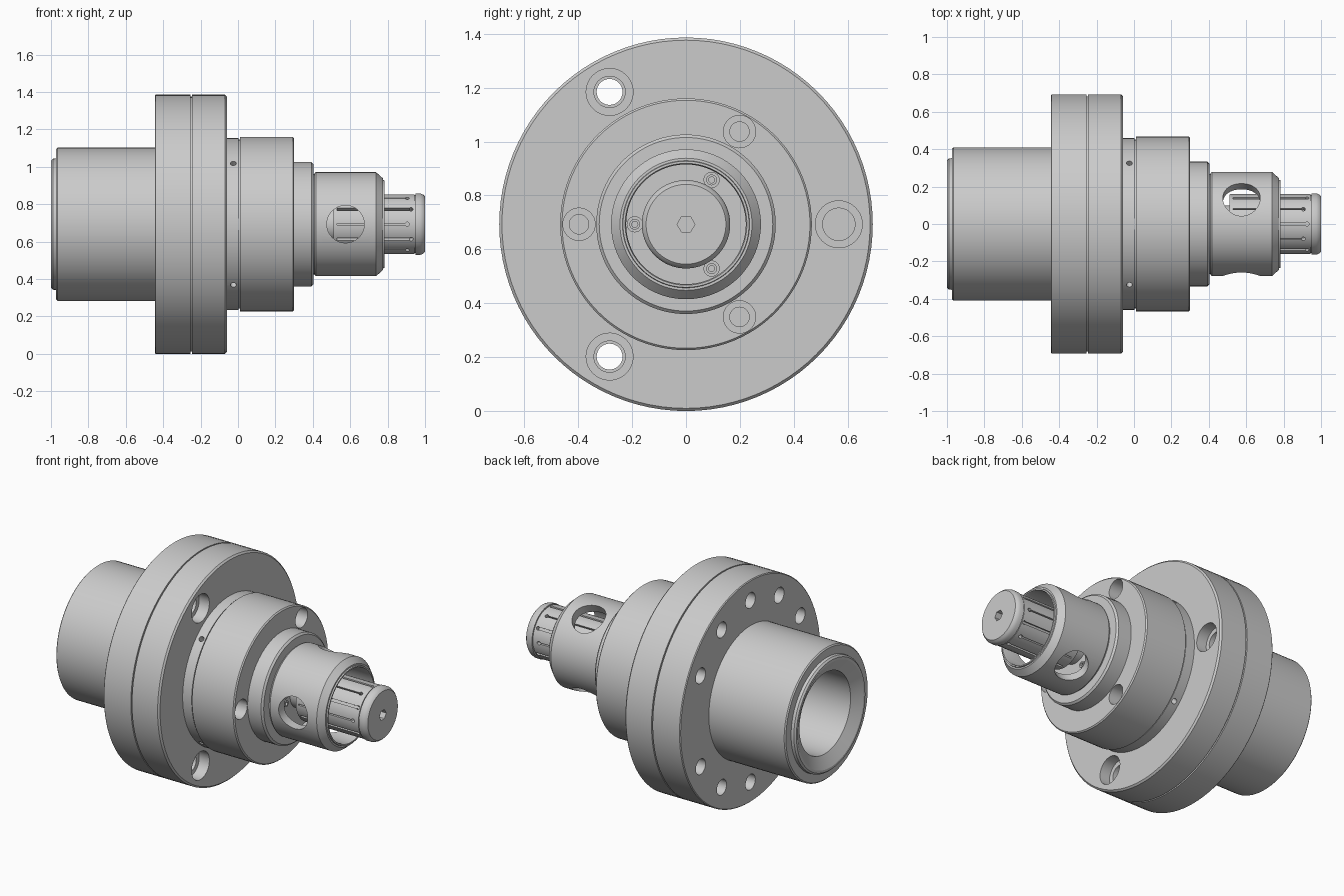
import bpy, bmesh
from math import cos, sin, pi, radians
from mathutils import Matrix

if "Cube" in bpy.data.objects:
    bpy.data.objects.remove(bpy.data.objects["Cube"])

Z0 = 0.693                                   # height of the main axis (along x)
AXIS = Matrix.Translation((0, 0, Z0))


def around(deg):
    return AXIS @ Matrix.Rotation(radians(deg), 4, 'X')


def axial(deg, rad):                         # parallel to the main axis, off centre
    return around(deg) @ Matrix.Translation((0, rad, 0))


def radial(deg, x):                          # pointing outward from the main axis
    return Matrix.Translation((x, 0, 0)) @ around(deg) @ Matrix.Rotation(pi / 2, 4, 'Z')


def lathe(bm, pts, mat=AXIS, n=96, closed=False):
    """Revolve (x, radius) points about local x."""
    rings = []
    for x, r in pts:
        k = n if r > 0 else 1
        rings.append([bm.verts.new(mat @ Matrix.Translation((x, r * cos(2 * pi * i / n), r * sin(2 * pi * i / n))).to_translation())
                      for i in range(k)])
    pairs = list(zip(rings, rings[1:])) + ([(rings[-1], rings[0])] if closed else [])
    for a, b in pairs:
        for i in range(n):
            j = (i + 1) % n
            f = [a[i % len(a)], a[j % len(a)], b[j % len(b)], b[i % len(b)]]
            bm.faces.new(list(dict.fromkeys(f)))


def rod(bm, x0, x1, r, mat, n=32):
    lathe(bm, [(x0, 0), (x0, r), (x1, r), (x1, 0)], mat, n)


def make(name, bm):
    bmesh.ops.recalc_face_normals(bm, faces=bm.faces)
    me = bpy.data.meshes.new(name)
    bm.to_mesh(me)
    bm.free()
    ob = bpy.data.objects.new(name, me)
    bpy.context.collection.objects.link(ob)
    return ob


def turned(name, pts, closed=False):
    bm = bmesh.new()
    lathe(bm, pts, closed=closed)
    return make(name, bm)


def cut(ob, bm):
    cutter = make("cutter", bm)
    cutter.hide_render = True
    m = ob.modifiers.new("cut", 'BOOLEAN')
    m.operation, m.solver, m.object = 'DIFFERENCE', 'EXACT', cutter
    bpy.context.view_layer.objects.active = ob
    bpy.ops.object.modifier_apply(modifier=m.name)
    bpy.data.objects.remove(cutter)


# Hollow rear shank with flared mouth
turned("rear_shank", [(-.44, 0), (-.44, .41), (-.965, .41), (-.972, .403), (-.972, .352),
                      (-.99, .35), (-1, .34), (-1, .325), (-.96, .252), (-.5, .252), (-.5, 0)])

# Flange with parting groove
flange = turned("flange", [(-.445, 0), (-.445, .688), (-.44, .693), (-.255, .693), (-.255, .682),
                           (-.247, .682), (-.247, .693), (-.07, .693), (-.06, .683), (-.06, 0)])
bm = bmesh.new()
for a in (120, 240):                         # counterbored through holes
    lathe(bm, [(-.5, 0), (-.5, .048), (-.2, .048), (-.2, .058), (-.13, .058), (-.13, .087),
               (0, .087), (0, 0)], axial(a, .567), 40)
lathe(bm, [(-.22, 0), (-.22, .06), (-.13, .06), (-.13, .087), (0, .087), (0, 0)], axial(0, .567), 40)
for a in range(30, 360, 30):                 # rear bolt circle
    if a not in (120, 240):
        rod(bm, -.5, -.33, .048, axial(a, .567))
cut(flange, bm)

# Nose body with neck groove and screw pockets
body = turned("nose_body", [(-.1, 0), (-.1, .46), (.002, .46), (.002, .452), (.01, .452), (.01, .467),
                            (.293, .467), (.3, .46), (.3, 0)])
bm = bmesh.new()
for a in (60, 180, 300):
    lathe(bm, [(.1, 0), (.1, .036), (.2, .036), (.2, .06), (.4, .06), (.4, 0)], axial(a, .397), 40)
for a in (45, 135, 225, 315):                # radial vent holes
    rod(bm, .4, .5, .016, radial(a, -.025), 20)
cut(body, bm)

# Step ring in front of the body
turned("step_ring", [(.28, 0), (.28, .333), (.392, .333), (.403, .322), (.403, .268), (.42, .268), (.42, 0)])

# Open sleeve with three round windows
sleeve = turned("sleeve", [(.41, 0), (.41, .272), (.416, .278), (.738, .278), (.775, .245), (.775, .236),
                           (.783, .234), (.783, .226), (.77, .222), (.43, .222), (.43, 0)])
bm = bmesh.new()
for a in (60, 180, 300):
    rod(bm, .18, .36, .1, radial(a, .575), 48)
cut(sleeve, bm)

# Collet with thin stem, slots and hex socket
collet = turned("collet", [(.42, 0), (.42, .1), (.51, .1), (.51, .157), (.515, .16), (.943, .16), (.943, .155),
                           (.949, .155), (.949, .164), (.975, .164), (.99, .158), (1, .148), (1, 0)])
bm = bmesh.new()
for i in range(12):
    end = .925 if i % 2 else .9
    w = .014 if i % 2 else .008
    m = around(30 * i) @ Matrix.Translation(((.53 + end) / 2, .16, 0)) @ Matrix.Diagonal((end - .53, .06, w, 1))
    bmesh.ops.create_cube(bm, size=1, matrix=m)
lathe(bm, [(.95, 0), (.95, .033), (1.05, .033), (1.05, 0)], n=6)
cut(collet, bm)
bm = bmesh.new()
for i in range(12):                          # round slot ends
    rod(bm, .13, .2, .011, radial(30 * i, .925 if i % 2 else .905), 16)
cut(collet, bm)

# Screws on the sleeve floor
for i, a in enumerate((60, 180, 300)):
    bm = bmesh.new()
    lathe(bm, [(.42, 0), (.42, .03), (.445, .03), (.445, .02), (.468, .02), (.468, .011),
               (.455, .011), (.455, 0)], axial(a, .19), 24)
    make("sleeve_screw_%d" % (i + 1), bm)

# Smooth the turned surfaces, keep edges sharp
for ob in bpy.context.scene.objects:
    ob.select_set(True)
bpy.context.view_layer.objects.active = flange
bpy.ops.object.shade_smooth_by_angle(angle=radians(25))
